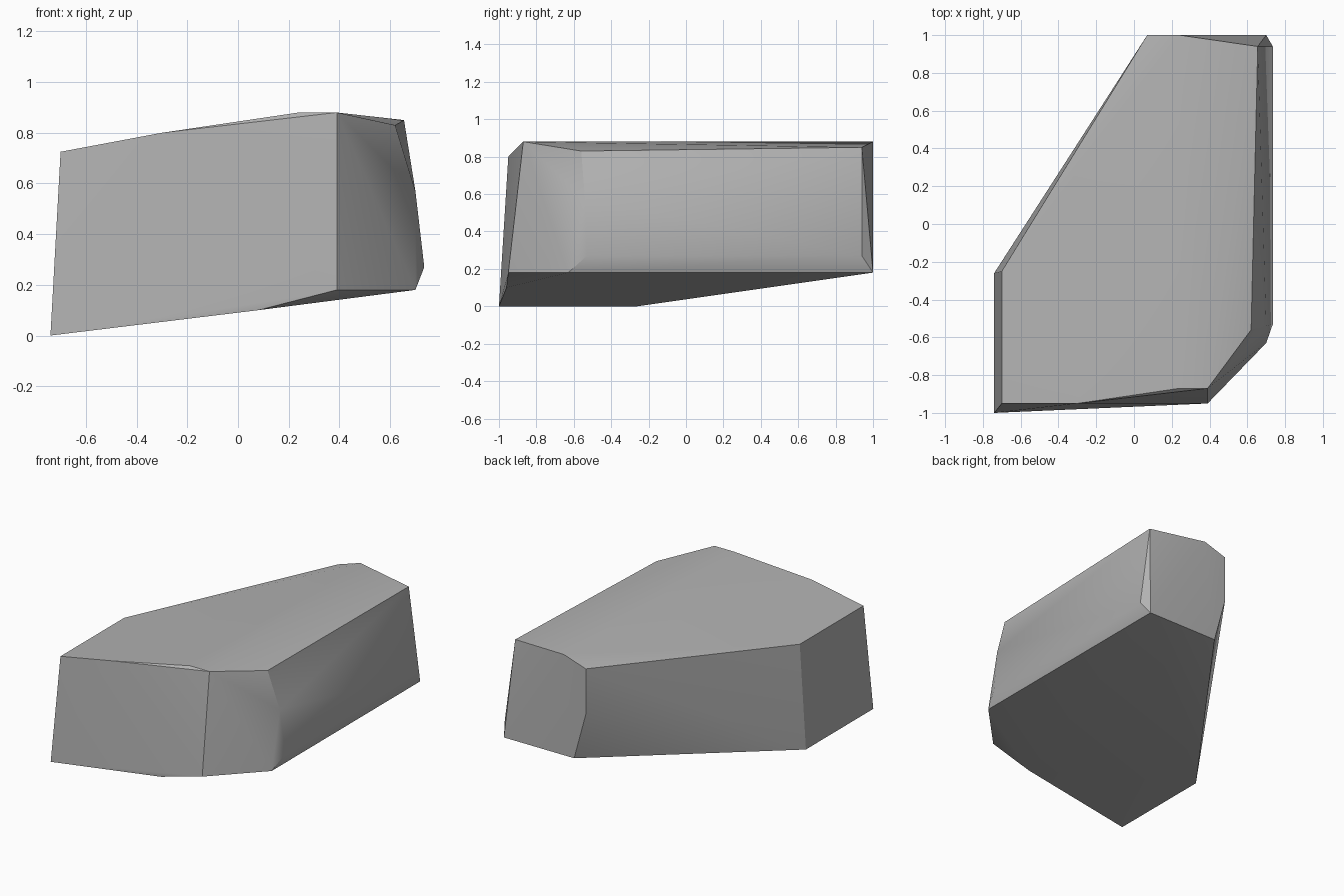
import bpy
import bmesh
import math

default_cube = bpy.data.objects.get("Cube")
if default_cube:
    bpy.data.objects.remove(default_cube, do_unlink=True)


def make_material(name, colour):
    material = bpy.data.materials.new(name)
    material.use_nodes = True
    material.diffuse_color = colour
    shader = material.node_tree.nodes["Principled BSDF"]
    shader.inputs["Base Color"].default_value = colour
    return material


def make_hull(name, corner_groups, material):
    """Wrap a tight faceted skin around the given corner points."""
    bm = bmesh.new()
    for group in corner_groups:
        for corner in group:
            bm.verts.new(corner)
    hull = bmesh.ops.convex_hull(bm, input=bm.verts[:])
    loose = {v for v in hull["geom_interior"] + hull["geom_unused"]
             if isinstance(v, bmesh.types.BMVert) and not v.link_faces}
    bmesh.ops.delete(bm, geom=list(loose), context="VERTS")
    bmesh.ops.recalc_face_normals(bm, faces=bm.faces[:])
    mesh = bpy.data.meshes.new(name)
    bm.to_mesh(mesh)
    bm.free()
    mesh.materials.append(material)
    obj = bpy.data.objects.new(name, mesh)
    bpy.context.collection.objects.link(obj)
    return obj


# Slanted upper rim of the boulder, anticlockwise from the front corner
top_rim = [
    (-0.7, -0.95, 0.725), (-0.3, -0.95, 0.8), (0.24, -0.87, 0.88),
    (0.39, -0.87, 0.88), (0.62, -0.56, 0.83), (0.655, 0.94, 0.85),
    (0.24, 1, 0.88), (0.07, 1, 0.825), (-0.7, -0.25, 0.725),
]

# Bulge around the long side and the back edge
waist = [(0.7, -0.54, 0.57), (0.735, -0.53, 0.27), (0.735, 0.94, 0.27), (0.07, 1, 0.51)]

# Tilted underside
base_rim = [
    (-0.74, -1, 0), (0.08, -0.96, 0.1), (0.39, -0.95, 0.18), (0.7, -0.63, 0.18),
    (0.7, 1, 0.18), (0.16, 1, 0.18), (-0.74, -0.26, 0),
]

stone = make_material("stone grey", (0.45, 0.45, 0.45, 1))
boulder = make_hull("boulder", [top_rim, waist, base_rim], stone)

# Soft shading over shallow folds, crisp at the main edges
bpy.ops.object.select_all(action="DESELECT")
boulder.select_set(True)
bpy.context.view_layer.objects.active = boulder
bpy.ops.object.shade_smooth_by_angle(angle=math.radians(30))
